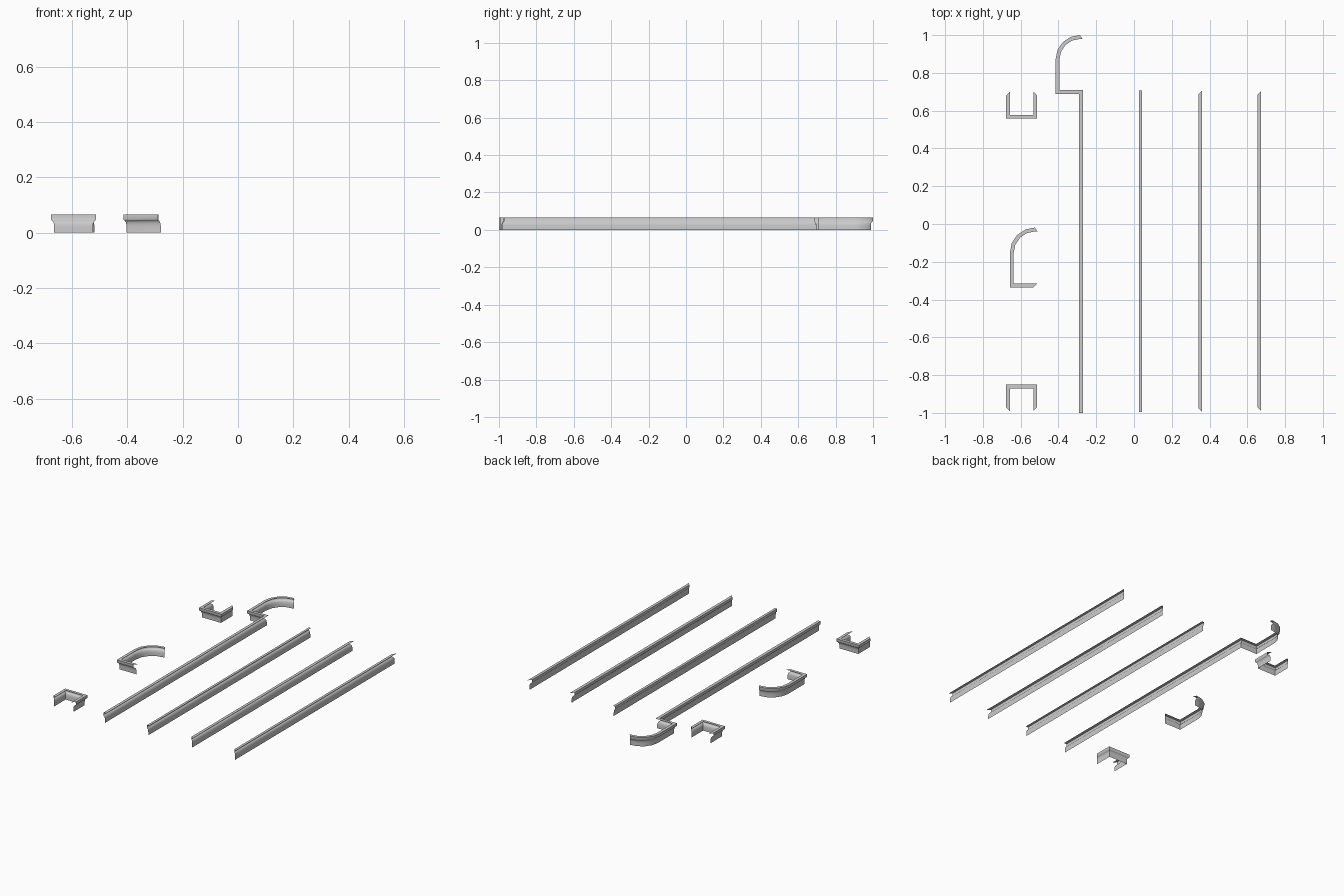
import bpy, math
from mathutils import Vector

if "Cube" in bpy.data.objects:
    bpy.data.objects.remove(bpy.data.objects["Cube"])

# moulding section: (distance out from the wall, height), open at the back
PROFILE = [(0, .065), (.020, .065), (.020, .048), (.018, .045), (.014, .043),
           (.011, .038), (.009, .031), (.008, .022), (.008, 0)]


def moulding(name, path, mitre_start=True, mitre_end=True, depth=1.0):
    """Sweep the section along the wall line; it projects to the left of travel."""
    pts = [Vector(p) for p in path]
    dirs = [(b - a).normalized() for a, b in zip(pts, pts[1:])]
    left = [Vector((-d.y, d.x)) for d in dirs]
    verts, faces, n = [], [], len(PROFILE)
    for i, p in enumerate(pts):
        if i == 0:
            off = left[0] + (dirs[0] if mitre_start else Vector((0, 0)))
        elif i == len(pts) - 1:
            off = left[-1] - (dirs[-1] if mitre_end else Vector((0, 0)))
        else:
            off = (left[i - 1] + left[i]) / (1 + left[i - 1].dot(left[i]))
        for d, z in PROFILE:
            q = p + off * d * depth
            verts.append((q.x, q.y, z))
    for i in range(len(pts) - 1):
        for j in range(n - 1):
            a = i * n + j
            faces.append((a, a + 1, a + n + 1, a + n))
    me = bpy.data.meshes.new(name)
    me.from_pydata(verts, [], faces)
    ob = bpy.data.objects.new(name, me)
    bpy.context.collection.objects.link(ob)
    bpy.ops.object.select_all(action='DESELECT')
    ob.select_set(True)
    bpy.context.view_layer.objects.active = ob
    bpy.ops.object.shade_smooth_by_angle(angle=math.radians(35))
    return ob


def arc(cx, cy, r, steps=4):
    """Quarter turn from the left side of a circle up to its top."""
    return [(cx - r * math.cos(a), cy + r * math.sin(a))
            for a in (math.pi / 2 * k / steps for k in range(steps + 1))]


# long run that steps sideways and ends in a curve
moulding("long_run_with_curve",
         [(-.271, -1), (-.271, .709), (-.395, .709)] + arc(-.285, .870, .11)
         + [(-.272, .980)], mitre_start=False)

# straight lengths: one square cut, two mitred
moulding("straight_square_cut", [(.043, -.995), (.043, .708)], False, False, .85)
moulding("straight_mitred_1", [(.361, -.995), (.361, .706)])
moulding("straight_mitred_2", [(.673, -.99), (.673, .704)], depth=.9)

# corner piece with a curved end
moulding("curved_corner",
         [(-.513, -.315), (-.637, -.315)] + arc(-.523, -.153, .114)
         + [(-.511, -.039)])

# U-shaped pieces
moulding("u_piece_back", [(-.533, .70), (-.533, .578), (-.657, .578), (-.657, .70)])
moulding("u_piece_front", [(-.657, -.99), (-.657, -.87), (-.533, -.87), (-.533, -.99)])
